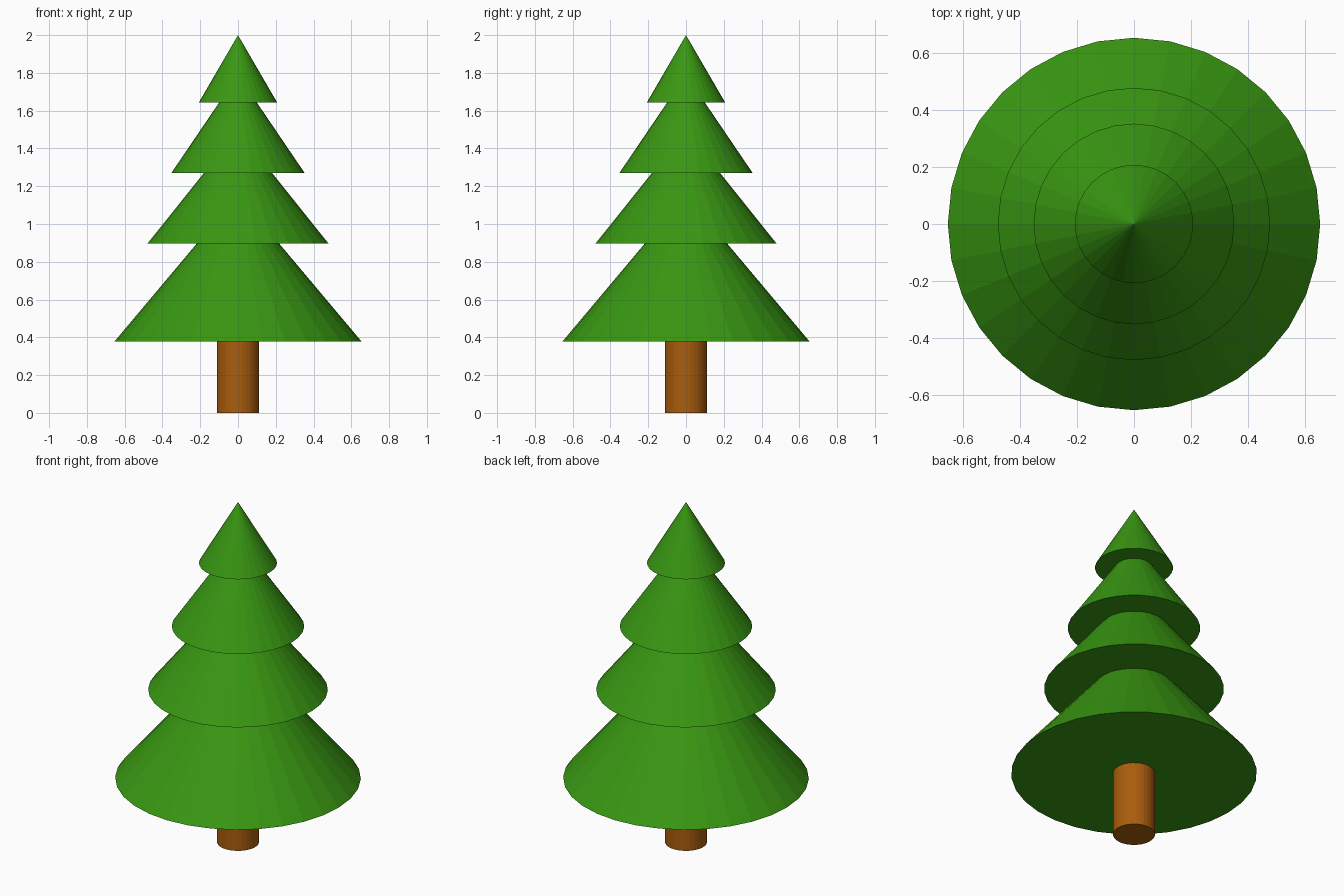
import bpy

if "Cube" in bpy.data.objects:
    bpy.data.objects.remove(bpy.data.objects["Cube"])

SIDES = 32


def material(name, color):
    mat = bpy.data.materials.new(name)
    mat.diffuse_color = (*color, 1.0)
    mat.use_nodes = True
    mat.node_tree.nodes["Principled BSDF"].inputs["Base Color"].default_value = mat.diffuse_color
    return mat


def cone(name, z0, z1, r0, r1, mat):
    """Flat-faced cone or cylinder between two heights."""
    bpy.ops.mesh.primitive_cone_add(vertices=SIDES, radius1=r0, radius2=r1,
                                    depth=z1 - z0, location=(0, 0, (z0 + z1) / 2))
    ob = bpy.context.object
    ob.name = name
    ob.data.materials.append(mat)
    return ob


green = material("needles", (0.04, 0.31, 0.006))
brown = material("bark", (0.40, 0.11, 0.004))

# Trunk
cone("trunk", 0.0, 0.377, 0.112, 0.112, brown)

# Foliage tiers, bottom to top: base height, apex height, base radius
tiers = [(0.377, 1.156, 0.655),
         (0.897, 1.496, 0.479),
         (1.27, 1.79, 0.353),
         (1.642, 2.0, 0.208)]
for i, (base, apex, radius) in enumerate(tiers, 1):
    cone(f"foliage_tier_{i}", base, apex, radius, 0.0, green)
